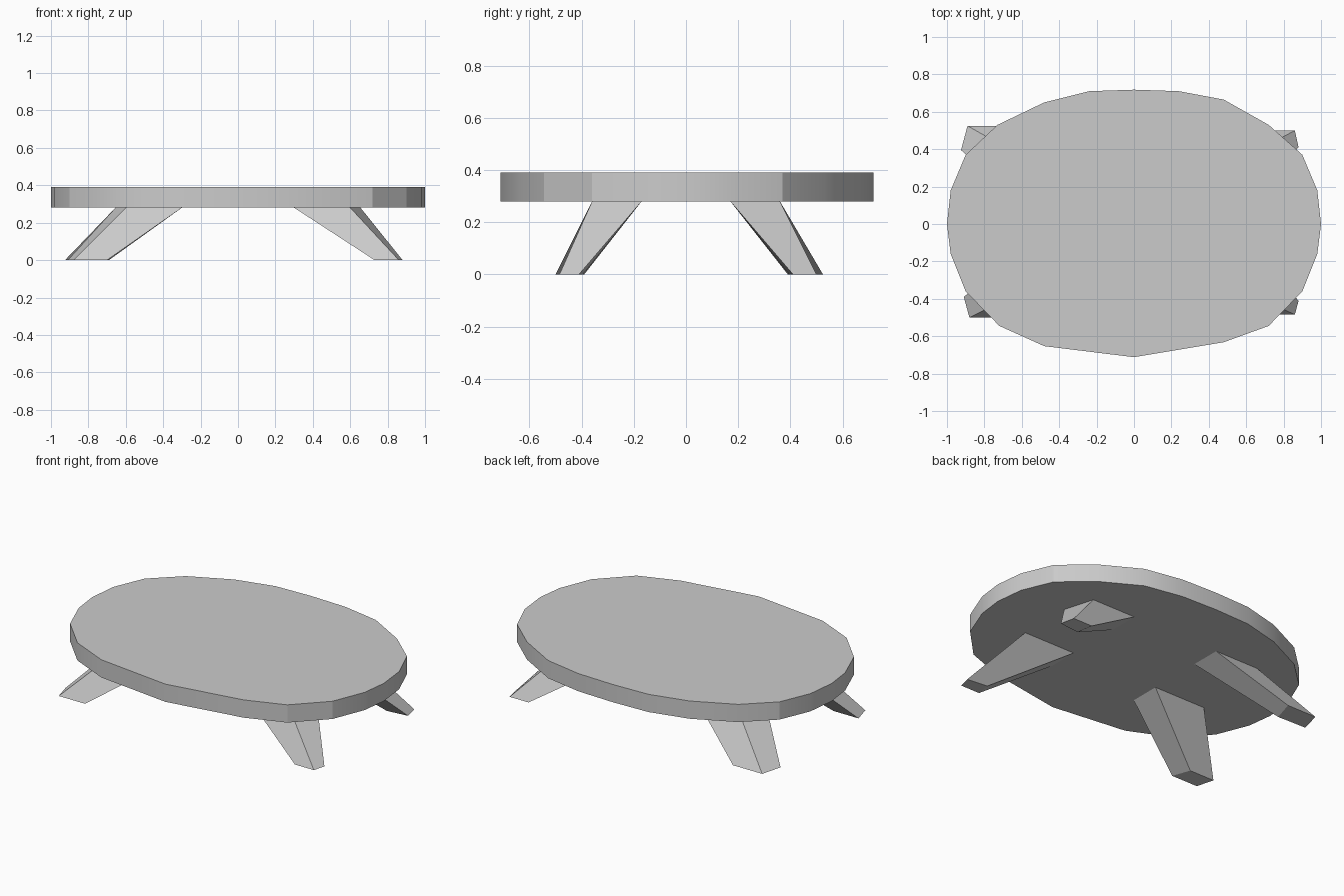
import bpy, bmesh, math

if "Cube" in bpy.data.objects:
    bpy.data.objects.remove(bpy.data.objects["Cube"])

TOP_Z, UNDER_Z = 0.39, 0.28


def prism(name, lower, upper, z0, z1):
    """Closed solid between two matching outlines."""
    bm = bmesh.new()
    a = [bm.verts.new((x, y, z0)) for x, y in lower]
    b = [bm.verts.new((x, y, z1)) for x, y in upper]
    n = len(a)
    bm.faces.new(a)
    bm.faces.new(b)
    for i in range(n):
        j = (i + 1) % n
        bm.faces.new((a[i], a[j], b[j], b[i]))
    bmesh.ops.recalc_face_normals(bm, faces=bm.faces)
    mesh = bpy.data.meshes.new(name)
    bm.to_mesh(mesh)
    bm.free()
    obj = bpy.data.objects.new(name, mesh)
    bpy.context.collection.objects.link(obj)
    return obj


# Tabletop: slightly irregular hand-cut oval
outline = [(1, 0), (.98, .18), (.90, .37), (.72, .53), (.48, .665), (.24, .71),
           (0, .718), (-.24, .71), (-.48, .65), (-.73, .53), (-.90, .37),
           (-.98, .18), (-1, 0), (-.98, -.16), (-.90, -.36), (-.72, -.545),
           (-.48, -.653), (0, -.712), (.48, -.632), (.72, -.545), (.90, -.36),
           (.98, -.16)]
top = prism("tabletop", outline, outline, UNDER_Z, TOP_Z)
bpy.context.view_layer.objects.active = top
top.select_set(True)
bpy.ops.object.shade_smooth_by_angle(angle=math.radians(22))

# Legs: splayed tapering blocks; shared top section, feet vary a little
leg_top = [(.30, .36), (.60, .36), (.655, .17), (.30, .17)]
legs = [
    ("front_right_leg", 1, -1, [(.73, .485), (.86, .485), (.88, .41), (.745, .395)]),
    ("front_left_leg", -1, -1, [(.70, .50), (.88, .50), (.91, .39), (.74, .39)]),
    ("back_right_leg", 1, 1, [(.73, .50), (.86, .50), (.88, .41), (.745, .395)]),
    ("back_left_leg", -1, 1, [(.69, .525), (.89, .525), (.925, .395), (.73, .39)]),
]
for name, sx, sy, foot in legs:
    prism(name, [(sx * x, sy * y) for x, y in foot],
          [(sx * x, sy * y) for x, y in leg_top], 0, UNDER_Z)
